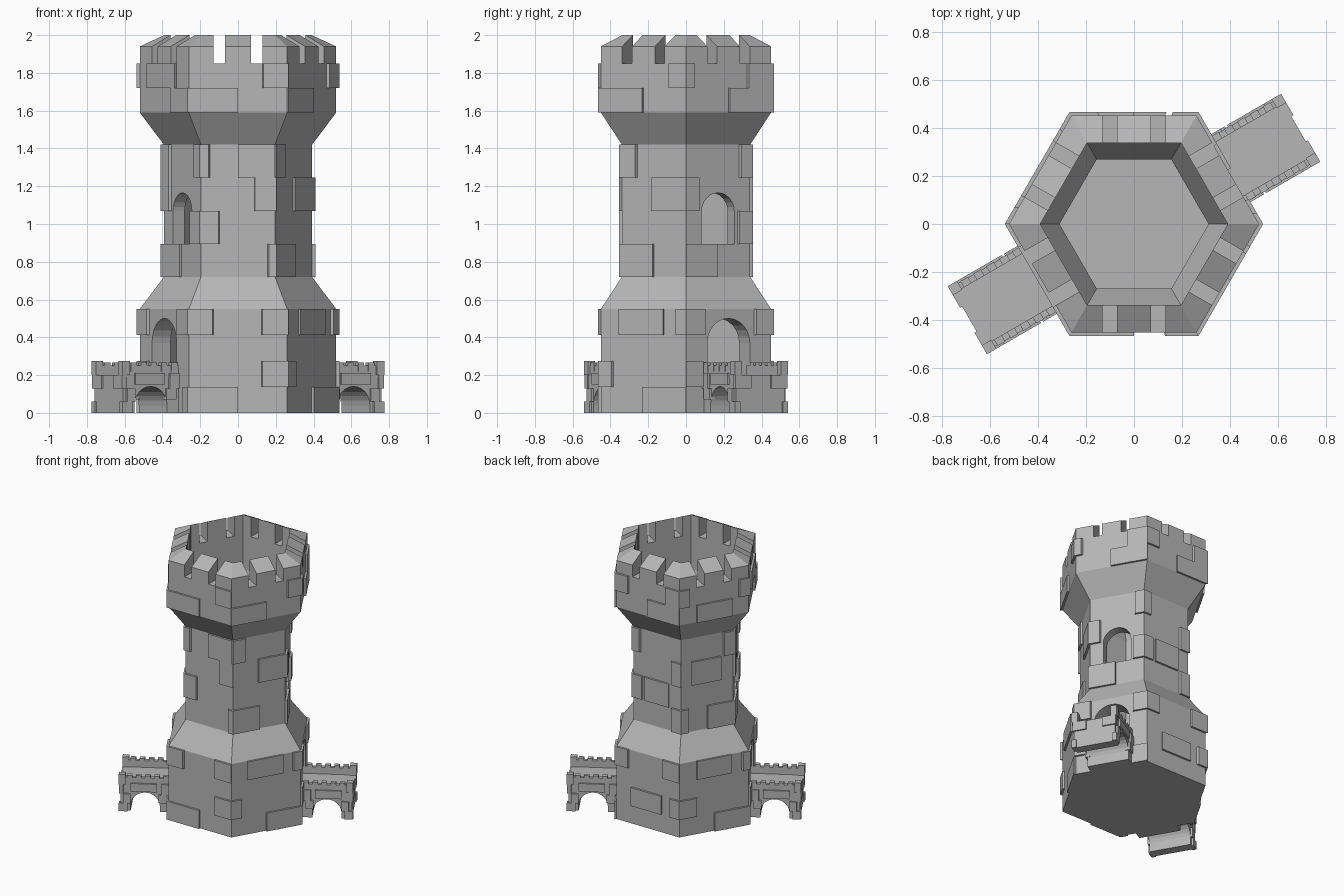
import bpy, bmesh, math
from mathutils import Matrix, Vector

if "Cube" in bpy.data.objects:
    bpy.data.objects.remove(bpy.data.objects["Cube"])

GREY = (0.47, 0.47, 0.47, 1)
stone = bpy.data.materials.new("grey_stone")
stone.use_nodes = True
stone.diffuse_color = GREY
stone.node_tree.nodes["Principled BSDF"].inputs["Base Color"].default_value = GREY


def finish(bm, name):
    bmesh.ops.recalc_face_normals(bm, faces=bm.faces)
    mesh = bpy.data.meshes.new(name)
    bm.to_mesh(mesh)
    bm.free()
    mesh.materials.append(stone)
    obj = bpy.data.objects.new(name, mesh)
    bpy.context.collection.objects.link(obj)
    return obj


def turn(angle):
    return Matrix.Rotation(math.radians(angle), 4, 'Z')


def prism(bm, bottom, top, matrix=Matrix()):
    """Solid between two matching loops of points."""
    a = [bm.verts.new(matrix @ Vector(p)) for p in bottom]
    b = [bm.verts.new(matrix @ Vector(p)) for p in top]
    bm.faces.new(a)
    bm.faces.new(b)
    for i in range(len(a)):
        j = (i + 1) % len(a)
        bm.faces.new((a[i], a[j], b[j], b[i]))


def box(bm, d0, d1, t0, t1, z0, z1, matrix=Matrix()):
    """Box by distance from the axis, sideways offset and height."""
    base = [(d0, t0), (d1, t0), (d1, t1), (d0, t1)]
    prism(bm, [(*p, z0) for p in base], [(*p, z1) for p in base], matrix)


def arch_points(centre, radius, spring, steps=12):
    return [(centre + radius * math.cos(math.pi * i / steps),
             spring + radius * math.sin(math.pi * i / steps)) for i in range(steps + 1)]


def hex_point(u, radius, z):
    """Point on the hexagon; whole values of u are its corners."""
    k = math.floor(u)
    a, b = (Vector((math.cos(math.radians(60 * c)), math.sin(math.radians(60 * c)), 0))
            for c in (k, k + 1))
    return a.lerp(b, u - k) * radius + Vector((0, 0, z))


# Hollow hexagonal tower, profile of radius and height from base centre to inner floor
WIDE, SLIM = 0.52, 0.392
profile = [(WIDE, 0), (WIDE, 0.55), (SLIM, 0.72), (SLIM, 1.42), (WIDE, 1.59), (WIDE, 1.94),
           (0.39, 2.0), (0.39, 1.59), (0.31, 1.42), (0.31, 0.72), (0.39, 0.55), (0.39, 0.19)]
bm = bmesh.new()
rings = [[bm.verts.new(hex_point(k, r, z)) for k in range(6)] for r, z in profile]
for low, high in zip(rings, rings[1:]):
    for k in range(6):
        bm.faces.new((low[k], low[k - 1], high[k - 1], high[k]))
bm.faces.new(rings[0])
bm.faces.new(rings[-1])
tower = finish(bm, "tower")

# Cutters for battlement gaps, doorways and windows
bm = bmesh.new()
for k in range(6):
    for t in (-0.1, 0.1):
        box(bm, 0.3, 0.6, t - 0.03, t + 0.03, 1.85, 2.1, turn(30 + 60 * k))
for angle in (30, 210):
    for radius, sill, spring in ((0.13, 0.2, 0.37), (0.1, 0.895, 1.065)):
        outline = [(-radius, sill), (radius, sill)] + arch_points(0, radius, spring)
        prism(bm, [(0.2, *p) for p in outline], [(0.6, *p) for p in outline], turn(angle))
cutter = finish(bm, "opening_cutter")
cutter.hide_render = True
cutter.hide_viewport = True
cutter.display_type = 'WIRE'
cut = tower.modifiers.new("openings", 'BOOLEAN')
cut.object = cutter
cut.solver = 'EXACT'

# Raised stone blocks: (start, end, row) around the hexagon, wrapping the corners
bands = {
    "base_blocks": (WIDE, 0, 0.1375, [
        (-0.12, 0.22, 3), (0.8, 1.2, 3), (0, 0.2, 1), (0.75, 1, 0),
        (1.25, 1.72, 1), (1.74, 2.0, 3), (2.25, 2.74, 3), (1.85, 2.25, 1), (2.5, 3, 0),
        (2.9, 3.2, 3), (3.79, 4.25, 3), (3, 3.2, 1), (3.9, 4.5, 0),
        (4.74, 5, 3), (4.74, 5.15, 1), (5.23, 5.74, 3), (5.5, 6, 0)]),
    "shaft_blocks": (SLIM, 0.72, 0.175, [
        (0, 0.48, 0), (0.8, 1.2, 1), (-0.1, 0.2, 2), (0.83, 1.15, 3),
        (1.25, 1.75, 1), (1.8, 2.15, 0), (1.8, 2, 2), (2.2, 2.75, 2), (2.5, 3, 0), (2.8, 3.2, 3),
        (3, 3.48, 0), (3.75, 4.25, 1), (3, 3.2, 2), (3.85, 4.12, 3),
        (4.5, 4.98, 3), (4.72, 5, 2), (4.9, 5.5, 0), (5.48, 6, 2), (5, 5.24, 3)]),
    "crown_blocks": (WIDE, 1.59, 0.13, [
        (0.5, 1, 0), (0.72, 1.2, 1), (-0.2, 0.1, 1), (1.5, 2, 0), (1.78, 2.15, 1),
        (2.25, 2.75, 0), (2.85, 3, 1), (3.2, 3.75, 1), (3.66, 4.5, 0),
        (4.75, 5, 1), (5, 5.5, 0)]),
}
for name, (radius, start, height, blocks) in bands.items():
    bm = bmesh.new()
    for u0, u1, row in blocks:
        stops = [u0] + [c for c in range(math.ceil(u0), math.ceil(u1)) if c > u0] + [u1]
        loops = []
        for z in (start + row * height, start + (row + 1) * height):
            loops.append([hex_point(u, radius + 0.017, z) for u in stops]
                         + [hex_point(u, radius - 0.02, z) for u in reversed(stops)])
        prism(bm, *loops)
    finish(bm, name)

# Two arched bridges with battlemented rails
for side, angle in (("left", 30), ("right", 210)):
    m = turn(angle)
    bm = bmesh.new()
    outline = [(0.79, 0), (0.79, 0.2), (0.42, 0.2), (0.42, 0)]
    outline += reversed(arch_points(0.62, 0.1, 0.04))
    outline[4:4] = [(0.52, 0)]
    outline.append((0.72, 0))
    prism(bm, [(d, -0.15, z) for d, z in outline], [(d, 0.15, z) for d, z in outline], m)
    finish(bm, side + "_bridge")

    bm = bmesh.new()
    for s in (-1, 1):
        # rail, merlons and end post
        box(bm, 0.42, 0.79, s * 0.125, s * 0.152, 0.19, 0.25, m)
        for i in range(5):
            d = 0.46 + 0.062 * i
            box(bm, d, d + 0.036, s * 0.125, s * 0.155, 0.22, 0.267, m)
        box(bm, 0.755, 0.8, s * 0.12, s * 0.163, 0.2, 0.275, m)
    finish(bm, side + "_bridge_rails")

    bm = bmesh.new()
    for s in (-1, 1):
        for d0, d1, z0, z1 in ((0.74, 0.8, 0, 0.06), (0.72, 0.77, 0.06, 0.13),
                               (0.47, 0.53, 0.07, 0.13), (0.54, 0.72, 0.15, 0.21),
                               (0.45, 0.51, 0.13, 0.21)):
            box(bm, d0, d1, s * 0.13, s * 0.163, z0, z1, m)
        box(bm, 0.77, 0.8, s * 0.06, s * 0.158, 0.13, 0.2, m)
    finish(bm, side + "_bridge_blocks")
